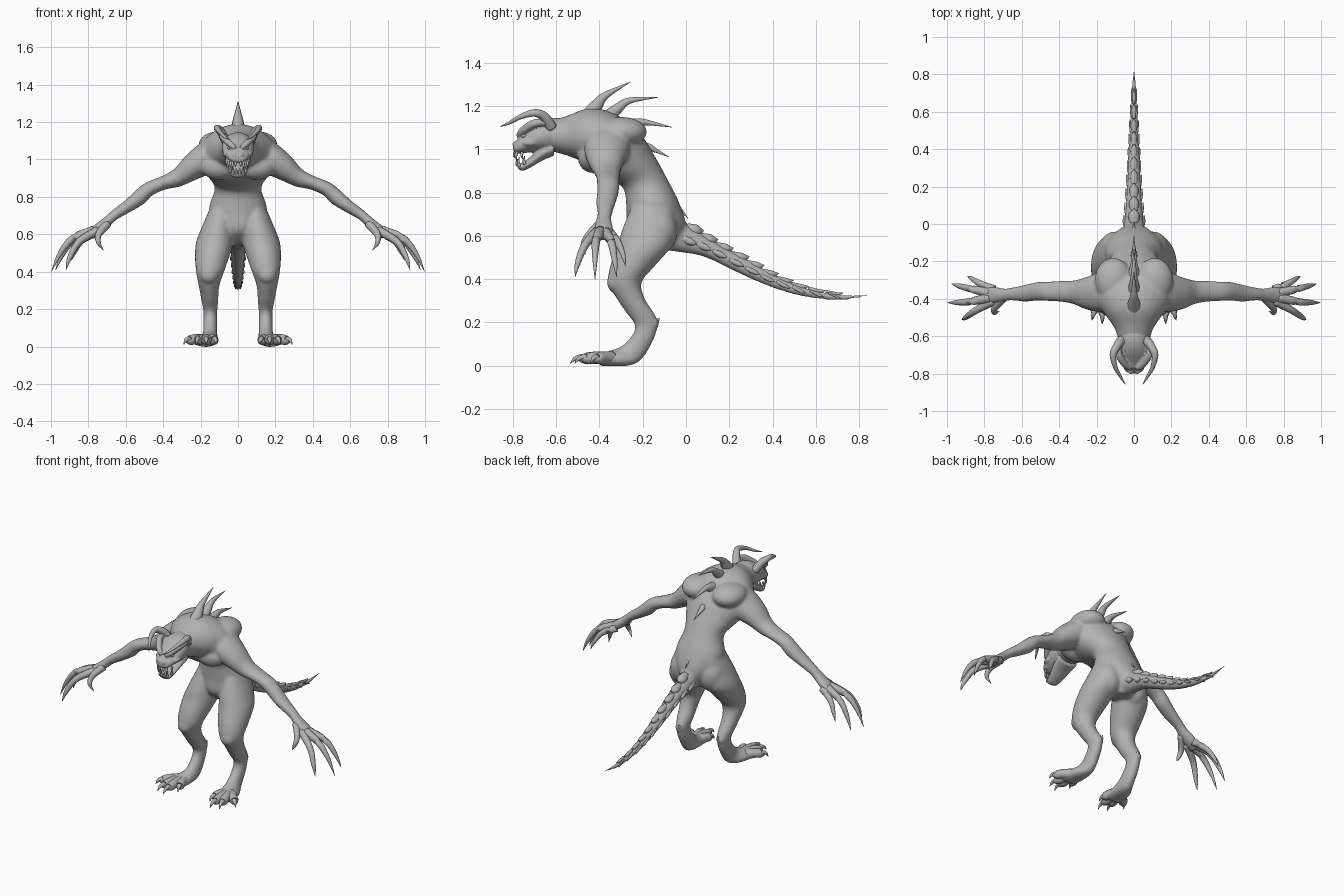
import bpy, bmesh, math
from mathutils import Vector

mat = bpy.data.materials.new("grey skin")
mat.diffuse_color = (0.45, 0.45, 0.45, 1)


def smooth_rows(rows, k=6):
    """Catmull-Rom interpolation of number rows."""
    p = [rows[0]] + list(rows) + [rows[-1]]
    out = []
    for i in range(1, len(p) - 2):
        for j in range(k):
            t = j / k
            out.append([0.5 * (2 * b + (c - a) * t + (2 * a - 5 * b + 4 * c - d) * t * t
                               + (3 * b - a - 3 * c + d) * t ** 3)
                        for a, b, c, d in zip(p[i - 1], p[i], p[i + 1], p[i + 2])])
    return out + [list(rows[-1])]


def skin(bm, rings):
    vs = [[bm.verts.new(p) for p in r] for r in rings]
    n = len(vs[0])
    for a, b in zip(vs, vs[1:]):
        for i in range(n):
            bm.faces.new((a[i], a[(i + 1) % n], b[(i + 1) % n], b[i]))
    bm.faces.new(vs[0][::-1])
    bm.faces.new(vs[-1])


def loft(bm, rows, side="x", s=1, n=24):
    """Rows: (side centre, half width, u1, z1, u2, z2); u is the other flat axis."""
    rings = []
    for c, w, u1, z1, u2, z2 in smooth_rows(rows):
        ring = []
        for i in range(n):
            a = math.tau * i / n
            m, h = c + w * math.cos(a), math.sin(a)
            u, z = (u1 + u2) / 2 + h * (u1 - u2) / 2, (z1 + z2) / 2 + h * (z1 - z2) / 2
            ring.append((s * m, u, z) if side == "x" else (s * u, m, z))
        rings.append(ring)
    skin(bm, rings)


def tube(bm, rows, s=1, n=10, flat=1.0):
    """Rows: (x, y, z, radius); flat scales the second section axis."""
    pts = smooth_rows(rows, 5)
    pos = [Vector((s * r[0], r[1], r[2])) for r in pts]
    rings = []
    for i, r in enumerate(pts):
        t = (pos[min(i + 1, len(pos) - 1)] - pos[max(i - 1, 0)]).normalized()
        ref = Vector((1, 0, 0)) if abs(t.x) < 0.85 else Vector((0, 1, 0))
        v = t.cross(ref).normalized()
        u = v.cross(t)
        rad = max(r[3], 0.001)
        rings.append([pos[i] + u * rad * math.cos(math.tau * j / n)
                      + v * rad * flat * math.sin(math.tau * j / n) for j in range(n)])
    skin(bm, rings)


def blob(bm, c, r, s=1):
    vs = bmesh.ops.create_icosphere(bm, subdivisions=3, radius=1)["verts"]
    for v in vs:
        v.co = Vector((s * (c[0] + v.co.x * r[0]), c[1] + v.co.y * r[1], c[2] + v.co.z * r[2]))


def finish(name, bm, voxel=0, rounds=4):
    bmesh.ops.recalc_face_normals(bm, faces=bm.faces[:])
    me = bpy.data.meshes.new(name)
    bm.to_mesh(me)
    bm.free()
    me.materials.append(mat)
    for p in me.polygons:
        p.use_smooth = True
    ob = bpy.data.objects.new(name, me)
    bpy.context.collection.objects.link(ob)
    if voxel:
        m = ob.modifiers.new("fuse", "REMESH")
        m.mode, m.voxel_size, m.use_smooth_shade = "VOXEL", voxel, True
        m = ob.modifiers.new("soften", "SMOOTH")
        m.factor, m.iterations = 0.5, rounds


# torso, tail, arms and legs fused into one skin
TORSO = [(0, .06, -.20, .55, -.06, .53), (0, .12, -.27, .62, .00, .63), (0, .155, -.275, .72, -.03, .75),
         (0, .125, -.29, .82, -.09, .87), (0, .16, -.36, .86, -.145, .97), (0, .20, -.43, .89, -.21, 1.07),
         (0, .205, -.48, .94, -.32, 1.16), (0, .155, -.52, .96, -.44, 1.19), (0, .10, -.58, .98, -.55, 1.155),
         (0, .08, -.66, 1.0, -.63, 1.13)]
TAIL = [(0, .075, -.08, .70, -.16, .56), (0, .055, .02, .645, -.06, .53), (0, .042, .15, .565, .08, .505),
        (0, .034, .295, .485, .24, .43), (0, .027, .43, .41, .39, .365), (0, .02, .57, .355, .545, .32),
        (0, .012, .73, .328, .72, .303), (0, .003, .86, .332, .86, .326)]
ARM = [(-.36, .09, .10, 1.13, .12, .93), (-.365, .105, .19, 1.095, .18, .91), (-.37, .085, .28, 1.02, .24, .885),
       (-.365, .063, .34, .95, .31, .855), (-.36, .055, .41, .91, .385, .84), (-.36, .052, .485, .88, .455, .81),
       (-.36, .05, .53, .85, .50, .765), (-.37, .045, .60, .785, .565, .725), (-.375, .034, .67, .73, .645, .68),
       (-.38, .036, .71, .695, .685, .645), (-.38, .045, .76, .655, .74, .60), (-.385, .045, .81, .62, .79, .575)]
LEG = [(.09, .06, -.25, .74, -.06, .74), (.11, .085, -.295, .63, -.055, .64), (.125, .1, -.315, .56, -.07, .55),
       (.14, .09, -.345, .48, -.145, .46), (.15, .073, -.36, .40, -.205, .385), (.155, .055, -.335, .335, -.19, .31),
       (.15, .044, -.28, .25, -.14, .23), (.148, .037, -.237, .19, -.132, .185), (.148, .037, -.25, .14, -.15, .12),
       (.15, .04, -.30, .09, -.205, .03), (.165, .055, -.35, .07, -.27, .0), (.18, .065, -.41, .05, -.40, .0)]
body = bmesh.new()
loft(body, TORSO)
loft(body, TAIL)
for s in (1, -1):
    loft(body, ARM, "y", s)
    loft(body, LEG, "x", s)
    blob(body, (.10, -.43, .96), (.10, .07, .07), s)     # chest muscle
    blob(body, (.11, -.30, 1.08), (.10, .12, .07), s)    # shoulder blade
    blob(body, (.10, -.13, .62), (.085, .09, .11), s)    # buttock
    blob(body, (.155, -.325, .385), (.05, .04, .05), s)  # knee
    blob(body, (.515, -.36, .80), (.035, .045, .04), s)  # elbow
    blob(body, (.148, -.15, .195), (.03, .025, .03), s)  # hock
finish("body", body, 0.009, 6)

# head with open jaw
SKULL = [(0, .075, -.57, 1.01, -.55, 1.14), (0, .085, -.63, .99, -.62, 1.145), (0, .085, -.68, .99, -.68, 1.125),
         (0, .07, -.73, .985, -.74, 1.08), (0, .052, -.77, .98, -.785, 1.04), (0, .03, -.795, .985, -.80, 1.01)]
JAW = [(0, .07, -.61, .97, -.61, 1.04), (0, .065, -.66, .95, -.67, 1.01), (0, .05, -.715, .918, -.725, .96),
       (0, .038, -.755, .90, -.765, .935), (0, .02, -.775, .91, -.785, .932)]
head = bmesh.new()
loft(head, SKULL)
loft(head, JAW)
for s in (1, -1):
    tube(head, [(.015, -.775, 1.06, .012), (.045, -.755, 1.085, .018), (.08, -.70, 1.12, .02),
                (.085, -.64, 1.125, .015)], s)           # brow
    blob(head, (.055, -.72, 1.03), (.028, .04, .018), s)  # cheek
    blob(head, (.018, -.79, 1.025), (.013, .014, .012), s)  # nostril
finish("head", head, 0.006, 4)

eyes, teeth, horns, fingers, toes = [bmesh.new() for _ in range(5)]
FINGERS = [[(.75, -.41, .62, .024), (.85, -.465, .56, .019), (.90, -.50, .475, .013), (.92, -.512, .41, .001)],
           [(.77, -.395, .62, .026), (.88, -.415, .58, .02), (.95, -.42, .50, .013), (.998, -.42, .40, .001)],
           [(.77, -.37, .615, .026), (.88, -.345, .57, .019), (.94, -.33, .49, .013), (.975, -.32, .41, .001)],
           [(.75, -.35, .61, .024), (.83, -.315, .57, .017), (.87, -.29, .51, .011), (.89, -.28, .46, .001)],
           [(.70, -.395, .655, .024), (.745, -.45, .60, .018), (.745, -.475, .555, .012), (.72, -.465, .515, .001)]]
TOES = [(.115, -.46), (.17, -.535), (.225, -.515), (.29, -.44)]
for s in (1, -1):
    blob(eyes, (.043, -.748, 1.062), (.014, .012, .01), s)
    tube(horns, [(.065, -.62, 1.10, .026), (.092, -.655, 1.15, .023), (.112, -.70, 1.168, .018),
                 (.10, -.765, 1.15, .012), (.07, -.82, 1.12, .007), (.045, -.86, 1.105, .001)], s)
    for x, y, z0, z1 in [(.03, -.782, .99, .945), (.05, -.755, .99, .955), (.014, -.79, .985, .96),
                         (.027, -.77, .92, .965), (.042, -.745, .93, .97), (.01, -.778, .925, .955)]:
        tube(teeth, [(x, y, z0, .008), (x, y - .004, (z0 + z1) / 2, .006), (x, y, z1, .001)], s, 8)
    for f in FINGERS:
        tube(fingers, f, s, 12)
    for x, y in TOES:                                    # toe then hooked claw
        bx, by = .165 + (x - .165) * .35, -.36
        at = lambda t: (bx + (x - bx) * t, by + (y - by) * t)
        tube(toes, [(*at(-.2), .035, .032), (*at(.3), .038, .028), (*at(.55), .034, .027), (*at(.68), .034, .02),
                    (*at(.72), .04, .014), (*at(.88), .032, .009), (*at(1), .01, .001)], s, 12)
    tube(toes, [(.14, -.155, .19, .018), (.14, -.135, .205, .012), (.14, -.122, .222, .001)], s)
for name, bm in (("eyes", eyes), ("teeth", teeth), ("horns", horns), ("fingers", fingers), ("toes", toes)):
    finish(name, bm)

# back spines: base, bend, tip as (y, z) and base radius
spines = bmesh.new()
for (y0, z0), (y1, z1), (y2, z2), r in [
        ((-.45, 1.15), (-.37, 1.25), (-.255, 1.312), .042), ((-.37, 1.14), (-.26, 1.225), (-.13, 1.24), .036),
        ((-.29, 1.10), (-.19, 1.125), (-.065, 1.102), .036), ((-.20, 1.01), (-.14, .995), (-.08, .965), .026),
        ((-.155, .91), (-.115, .89), (-.09, .86), .02), ((-.11, .83), (-.075, .80), (-.055, .765), .018),
        ((-.06, .745), (-.02, .715), (.01, .68), .018)]:
    tube(spines, [(0, y0, z0, r), (0, (y0 + y1) / 2, (z0 + z1) / 2 + .006, r * .7),
                  (0, y1, z1, r * .42), (0, y2, z2, .001)])
finish("back_spines", spines)

# overlapping plates down the tail, on top and at both sides
plates = bmesh.new()
for row in smooth_rows(TAIL)[8:38:3]:
    _, w, y, z, yb, zb = row
    tube(plates, [(0, y - .06, z + .015, w * .5), (0, y - .01, z + .002, w * .6), (0, y + .022, z + .006, .001)])
    for s in (1, -1):
        ym, zm = (y + yb) / 2, (z + zb) / 2
        tube(plates, [(w * .75, ym - .04, zm + .02, w * .35), (w * .88, ym, zm, w * .35),
                      (w * 1.12, ym + .025, zm - .01, .001)], s)
finish("tail_plates", plates)
